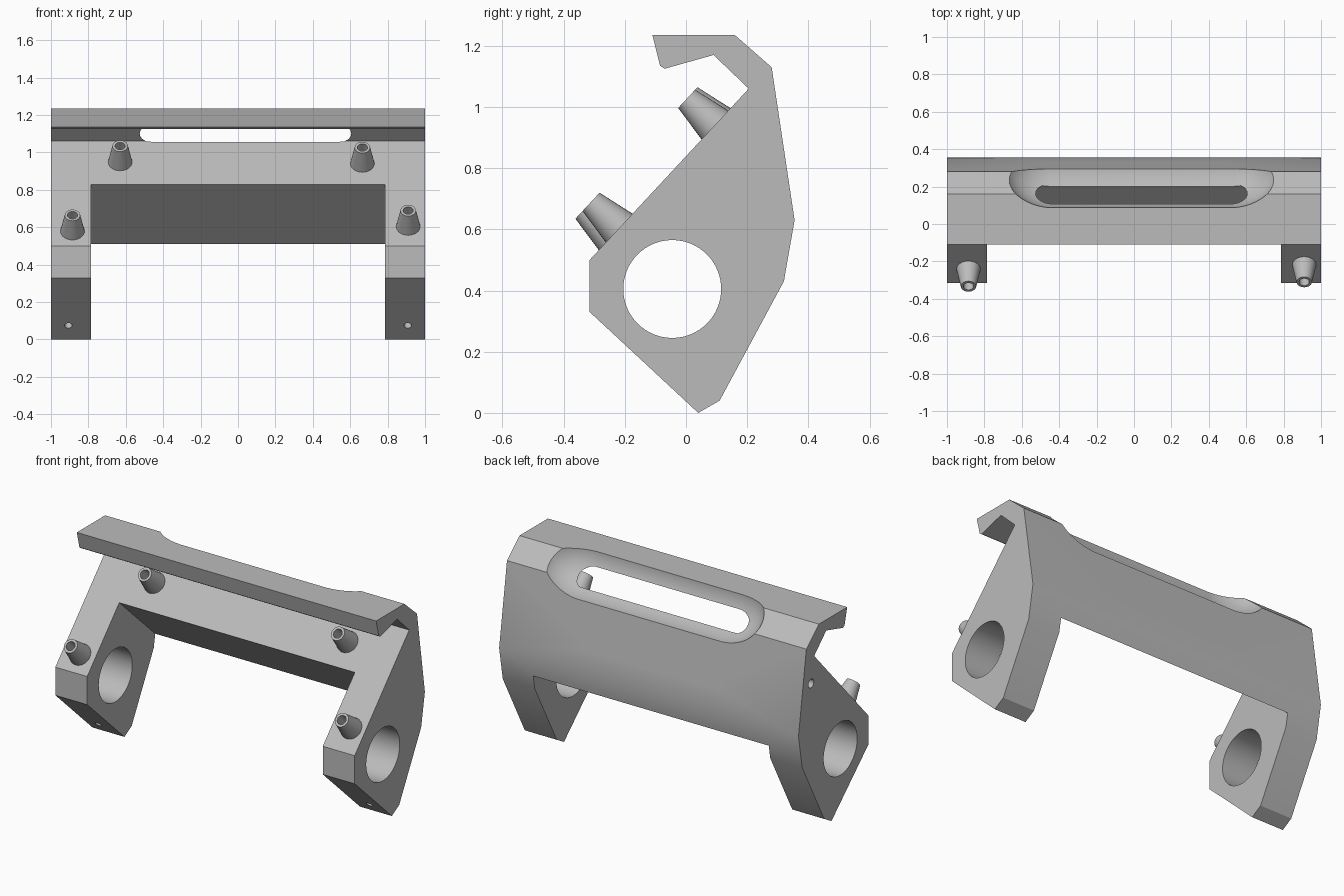
import bpy, bmesh, math
from mathutils import Matrix, Vector

if "Cube" in bpy.data.objects:
    bpy.data.objects.remove(bpy.data.objects["Cube"], do_unlink=True)

grey = bpy.data.materials.new("plain grey")
grey.use_nodes = True
grey.diffuse_color = (0.5, 0.5, 0.5, 1)
grey.node_tree.nodes["Principled BSDF"].inputs["Base Color"].default_value = (0.5, 0.5, 0.5, 1)


def add_object(name, bm):
    bmesh.ops.recalc_face_normals(bm, faces=bm.faces)
    mesh = bpy.data.meshes.new(name)
    bm.to_mesh(mesh)
    bm.free()
    mesh.materials.append(grey)
    obj = bpy.data.objects.new(name, mesh)
    bpy.context.collection.objects.link(obj)
    return obj


def frame(origin, u, v):
    """Local axes u, v and their normal, placed at origin."""
    u, v = Vector(u).normalized(), Vector(v).normalized()
    m = Matrix((u, v, u.cross(v))).transposed().to_4x4()
    m.translation = origin
    return m


def prism(name, outline, m, low, high):
    bm = bmesh.new()
    face = bm.faces.new([bm.verts.new((u, v, low)) for u, v in outline])
    moved = bmesh.ops.extrude_face_region(bm, geom=[face])["geom"]
    verts = [g for g in moved if isinstance(g, bmesh.types.BMVert)]
    bmesh.ops.translate(bm, verts=verts, vec=(0, 0, high - low))
    bm.transform(m)
    return add_object(name, bm)


def circle(r, n, cu=0.0, cv=0.0):
    return [(cu + r * math.cos(2 * math.pi * i / n), cv + r * math.sin(2 * math.pi * i / n))
            for i in range(n)]


def stadium(half_length, r, n=10):
    pts = []
    for side in (1, -1):
        for i in range(n + 1):
            a = math.pi * (i / n - 0.5)
            pts.append((side * (half_length - r + r * math.cos(a)), side * r * math.sin(a)))
    return pts


def cut(obj, cutter):
    cutter.hide_render = True
    mod = obj.modifiers.new("cut", "BOOLEAN")
    mod.operation, mod.solver, mod.object = "DIFFERENCE", "EXACT", cutter
    bpy.context.view_layer.objects.active = obj
    bpy.ops.object.modifier_apply(modifier=mod.name)
    bpy.data.objects.remove(cutter, do_unlink=True)


def smooth(obj, angle):
    bpy.ops.object.select_all(action="DESELECT")
    obj.select_set(True)
    bpy.context.view_layer.objects.active = obj
    bpy.ops.object.shade_smooth_by_angle(angle=math.radians(angle))


# Side profile with the overhanging hook, extruded across the width
SIDE = frame((0, 0, 0), (0, 1, 0), (0, 0, 1))
profile = [(0.04, 0), (0.11, 0.04), (0.32, 0.43), (0.355, 0.63), (0.28, 1.13),
           (0.16, 1.235), (-0.11, 1.235), (-0.085, 1.135), (-0.07, 1.125),
           (0.09, 1.17), (0.205, 1.06), (-0.315, 0.5), (-0.315, 0.33)]
body = prism("bracket_body", profile, SIDE, -1, 1)

# Opening between the two legs
opening = [(-0.6, 1.377), (0.68, 0.19), (0.3, -0.5), (-0.6, -0.5)]
cut(body, prism("leg_opening", opening, SIDE, -0.787, 0.787))

# Large leg bores, and the thin cross hole with wider mouths
cut(body, prism("leg_bores", circle(0.16, 64, -0.045, 0.405), SIDE, -1.2, 1.2))
cut(body, prism("cross_hole", circle(0.019, 20, 0.235, 0.905), SIDE, -1.2, 1.2))
for side in (-1, 1):
    low, high = sorted((side * 0.92, side * 1.1))
    cut(body, prism("hole_mouth", circle(0.026, 20, 0.235, 0.905), SIDE, low, high))

# Small blind holes under the feet
for x in (-0.907, 0.907):
    foot = frame((x, -0.04, 0.075), (1, 0, 0), (0, 0.355, -0.33))
    cut(body, prism("foot_hole", circle(0.02, 20), foot, -0.1, 0.1))

# Shallow slot on the back face
back = frame((0, 0.325, 0.83), (-1, 0, 0), (0, -0.075, 0.5))
cut(body, prism("back_slot", stadium(0.475, 0.072), back, -0.035, 0.1))

# Long round-ended scoop that breaks through into the hook
bm = bmesh.new()
bmesh.ops.create_uvsphere(bm, u_segments=64, v_segments=25, radius=0.214)
bm.transform(Matrix.Rotation(math.pi / 2, 4, "Y"))
for v in bm.verts:
    v.co.x = v.co.x * 1.25 + (0.51 if v.co.x > 0 else -0.43)
bm.transform(Matrix.Translation((0, 0.3, 1.245)))
cut(body, add_object("scoop", bm))
smooth(body, 25)

# Hollow tapered studs standing on the sloped front
up_slope = Vector((0, 0.52, 0.56)).normalized()
stud_rings = [(0.066, -0.01), (0.041, 0.126), (0.027, 0.126), (0.027, 0.02)]
studs = {"lower_right_stud": (-0.885, 0.579), "lower_left_stud": (0.91, 0.604),
         "upper_right_stud": (-0.63, 0.949), "upper_left_stud": (0.665, 0.941)}
for name, (x, z) in studs.items():
    base = frame((x, 0.205 + (z - 1.06) * 0.928, z), (1, 0, 0), up_slope)
    bm = bmesh.new()
    rings = [[bm.verts.new((u, v, h)) for u, v in circle(r, 32)] for r, h in stud_rings]
    for a, b in zip(rings, rings[1:]):
        for i in range(32):
            j = (i + 1) % 32
            bm.faces.new((a[i], a[j], b[j], b[i]))
    bm.faces.new(rings[0])
    bm.faces.new(rings[-1])
    bm.transform(base)
    smooth(add_object(name, bm), 30)
